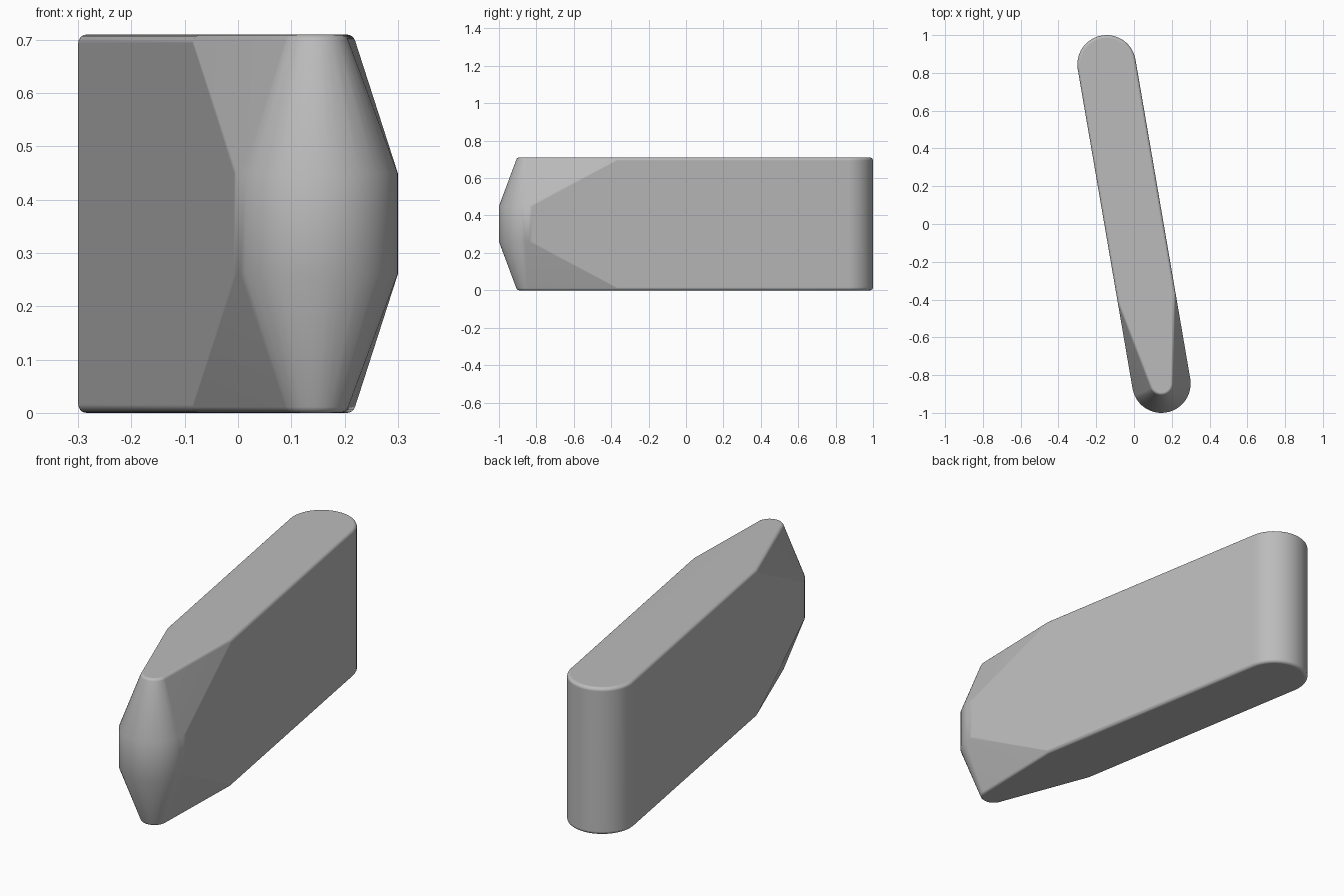
import bpy, bmesh
from math import sin, cos, pi, atan2, radians, hypot
from mathutils import Matrix

cube = bpy.data.objects.get("Cube")
if cube:
    bpy.data.objects.remove(cube, do_unlink=True)

HEIGHT, RADIUS, ROUND = 0.71, 0.155, 0.016
AXIS_X, AXIS_Y = 0.145, 0.845            # front end of the slanted centre line
HALF = hypot(AXIS_X, AXIS_Y)
NOSE_RADIUS, SHOULDER = 0.063, 0.40      # narrow nose rim, start of the taper
BAND_LOW, BAND_HIGH = 0.26, 0.45         # full-width band of the nose
ARC, STEPS = 24, 5

bm = bmesh.new()


def half_round(y, radius, z, side):
    """Semicircle about (0, y); side is -1 for the front, 1 for the back."""
    for i in range(ARC + 1):
        a = pi * i / ARC
        bm.verts.new((radius * cos(a), y + side * radius * sin(a), z))


# Rounded top and bottom rims: tapered nose, shoulders and round back
for i in range(STEPS + 1):
    a = pi / 2 * i / STEPS
    inset, drop = ROUND * (1 - cos(a)), ROUND * (1 - sin(a))
    for z in (drop, HEIGHT - drop):
        half_round(HALF, RADIUS - inset, z, 1)
        half_round(-HALF, NOSE_RADIUS - inset, z, -1)
        for s in (-1, 1):
            bm.verts.new((s * (RADIUS - inset), -SHOULDER, z))

# Full-width band around the nose
for z in (BAND_LOW, BAND_HIGH):
    half_round(-HALF, RADIUS, z, -1)

# Wrap the sections in one convex skin with flat sides
hull = bmesh.ops.convex_hull(bm, input=bm.verts[:])
spare = [v for v in bm.verts if not v.link_faces]
bmesh.ops.delete(bm, geom=spare, context='VERTS')
bmesh.ops.dissolve_limit(bm, angle_limit=radians(0.5), verts=bm.verts[:], edges=bm.edges[:])
bmesh.ops.recalc_face_normals(bm, faces=bm.faces[:])
bm.transform(Matrix.Rotation(atan2(AXIS_X, AXIS_Y), 4, 'Z'))

mesh = bpy.data.meshes.new("tapered_block")
bm.to_mesh(mesh)
bm.free()
block = bpy.data.objects.new("tapered_block", mesh)
bpy.context.collection.objects.link(block)

# Plain grey
grey = bpy.data.materials.new("plain grey")
grey.use_nodes = True
grey.diffuse_color = (0.5, 0.5, 0.5, 1)
grey.node_tree.nodes["Principled BSDF"].inputs["Base Color"].default_value = grey.diffuse_color
mesh.materials.append(grey)

# Smooth round parts, crisp facets
bpy.ops.object.select_all(action='DESELECT')
block.select_set(True)
bpy.context.view_layer.objects.active = block
bpy.ops.object.shade_smooth_by_angle(angle=radians(21))
weighted = block.modifiers.new("flat_facets", 'WEIGHTED_NORMAL')
weighted.keep_sharp = True
